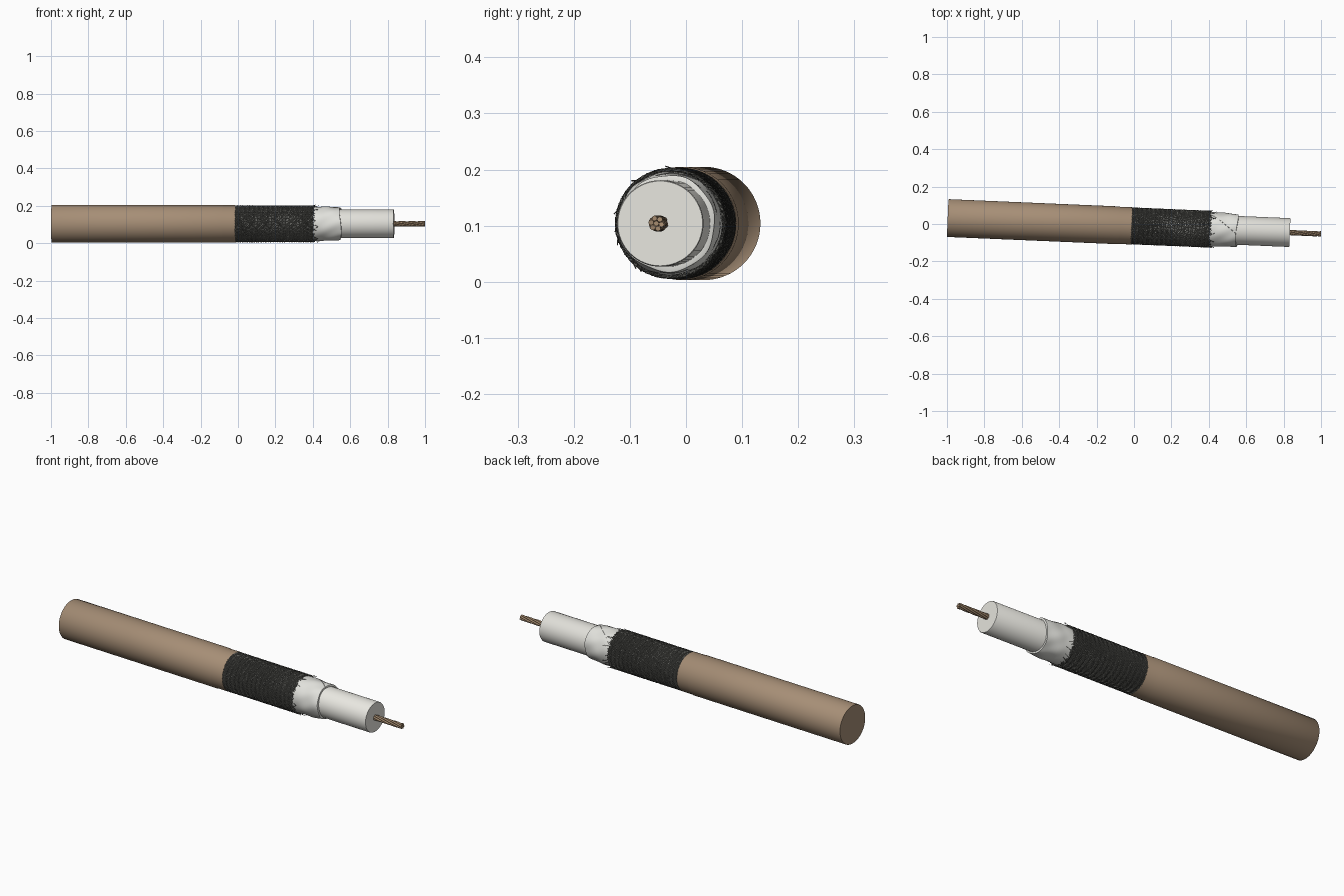
import bpy, bmesh, math, random
from mathutils import Matrix

if "Cube" in bpy.data.objects:
    bpy.data.objects.remove(bpy.data.objects["Cube"])

random.seed(4)
SLOPE = -0.0425
# the cable lies slightly rotated about z; everything is built along local x
PLACE = Matrix.Translation((0, -0.0105, 0.104)) @ Matrix.Rotation(math.atan(SLOPE), 4, 'Z')


def material(name, rgb):
    m = bpy.data.materials.new(name)
    m.diffuse_color = (*rgb, 1)
    m.use_nodes = True
    m.node_tree.nodes["Principled BSDF"].inputs["Base Color"].default_value = m.diffuse_color
    return m


TAN = material("tan_jacket", (0.38, 0.27, 0.18))
WHITE = material("white_plastic", (0.8, 0.79, 0.74))
FOIL = material("pale_foil", (0.76, 0.76, 0.72))
STEEL = material("dark_braid", (0.10, 0.10, 0.09))
COPPER = material("dull_copper", (0.38, 0.26, 0.16))


def lathe(name, profile, mat, segs=64, wobble=None):
    """Revolve (x, radius) points about local x; radius 0 closes the end."""
    bm = bmesh.new()
    rings = []
    for x, r in profile:
        if r == 0:
            rings.append([bm.verts.new((x, 0, 0))])
            continue
        ring = []
        for i in range(segs):
            a = 2 * math.pi * i / segs
            dx, dr = wobble(x, a) if wobble else (0, 0)
            ring.append(bm.verts.new((x + dx, (r + dr) * math.cos(a), (r + dr) * math.sin(a))))
        rings.append(ring)
    for p, q in zip(rings, rings[1:]):
        for i in range(segs):
            j = (i + 1) % segs
            if len(p) == 1:
                bm.faces.new((p[0], q[i], q[j]))
            elif len(q) == 1:
                bm.faces.new((p[i], q[0], p[j]))
            else:
                bm.faces.new((p[i], q[i], q[j], p[j]))
    bmesh.ops.recalc_face_normals(bm, faces=bm.faces)
    me = bpy.data.meshes.new(name)
    bm.to_mesh(me)
    bm.free()
    ob = bpy.data.objects.new(name, me)
    bpy.context.collection.objects.link(ob)
    me.materials.append(mat)
    ob.matrix_world = PLACE
    bpy.ops.object.select_all(action='DESELECT')
    ob.select_set(True)
    bpy.context.view_layer.objects.active = ob
    bpy.ops.object.shade_smooth_by_angle(angle=math.radians(40))
    return ob


def wires(name, paths, radius, mat, res=0):
    """Round wires following lists of (x, radius, angle) points."""
    cu = bpy.data.curves.new(name, 'CURVE')
    cu.dimensions = '3D'
    cu.resolution_u = 1
    cu.bevel_depth = radius
    cu.bevel_resolution = res
    cu.use_fill_caps = True
    for path in paths:
        sp = cu.splines.new('POLY')
        sp.resolution_u = 1
        sp.points.add(len(path) - 1)
        for pt, (x, r, a) in zip(sp.points, path):
            pt.co = (x, r * math.cos(a), r * math.sin(a), 1)
        sp.use_smooth = True
    cu.materials.append(mat)
    ob = bpy.data.objects.new(name, cu)
    bpy.context.collection.objects.link(ob)
    ob.matrix_world = PLACE


# outer jacket with a slightly narrower cut lip
lathe("jacket", [(-0.997, 0), (-0.997, 0.0995), (-0.995, 0.101), (-0.082, 0.101),
                 (-0.078, 0.0995), (-0.016, 0.0995), (-0.012, 0.098), (-0.012, 0.088)], TAN)

# white insulating core
lathe("core_insulation", [(-0.02, 0.077), (0.831, 0.077), (0.834, 0.0755), (0.834, 0)], WHITE)


# wrinkled foil wrap, running under the braid
def wrinkle(x, a):
    t = max(0, min(1, (x - 0.40) / 0.06))
    edge = max(0, (x - 0.5) / 0.05)
    return (0.006 * math.sin(2 * a + 0.6) * edge,
            t * (0.0012 * math.sin(7 * a + 45 * x) + 0.001 * math.sin(3 * a - 60 * x)))


foil = [(-0.02, 0.0915), (0.38, 0.0915)]
foil += [(0.40 + 0.0125 * i, 0.092 - 0.006 * (i / 12) ** 2) for i in range(13)]
foil += [(0.551, 0.0835), (0.551, 0.076)]
lathe("foil_wrap", foil, FOIL, 96, wrinkle)

# raised overlap seam of the foil
wires("foil_seam", [[(0.40 + 0.15 * i / 20, 0.0925 - 0.005 * (i / 20) ** 2, 0.5 + 1.3 * i / 20)
                     for i in range(21)]], 0.0012, FOIL)

# woven braid: ribbons of three wires in both directions
N, R, X0, X1, STEPS = 24, 0.0955, -0.02, 0.40, 66
for side, d in (("right", 1), ("left", -1)):
    paths = []
    for k in range(N):
        for w in (-1, 0, 1):
            end = X1 + random.uniform(0, 0.012)
            shift = w * 0.0078 / R
            path = []
            for i in range(STEPS + 1):
                x = X0 + (end - X0) * i / STEPS
                a = 2 * math.pi * k / N + shift + d * x / R
                path.append((x, R + 0.0016 * d * math.cos(N * x / R), a))
            paths.append(path)
    wires("braid_" + side, paths, 0.0025, STEEL)

# loose frayed ends of the braid lying over the foil
loose = []
for i in range(22):
    a = 2 * math.pi * (i + random.random()) / 22
    length, twist = random.uniform(0.015, 0.045), random.uniform(-0.25, 0.25)
    lift = random.uniform(0.001, 0.006)
    loose.append([(0.39 + (0.01 + length) * t / 6, 0.0965 + lift * (t / 6) ** 2, a + twist * t / 6)
                  for t in range(7)])
wires("frayed_ends", loose, 0.0011, STEEL)

# twisted centre conductor of seven strands
strands = [[(0.80, 0, 0), (1.0, 0, 0)]]
for k in range(6):
    strands.append([(0.80 + 0.2 * i / 40, 0.0095, math.pi * k / 3 + 4.0 * i / 40)
                    for i in range(41)])
wires("conductor_strands", strands, 0.0049, COPPER, 2)
